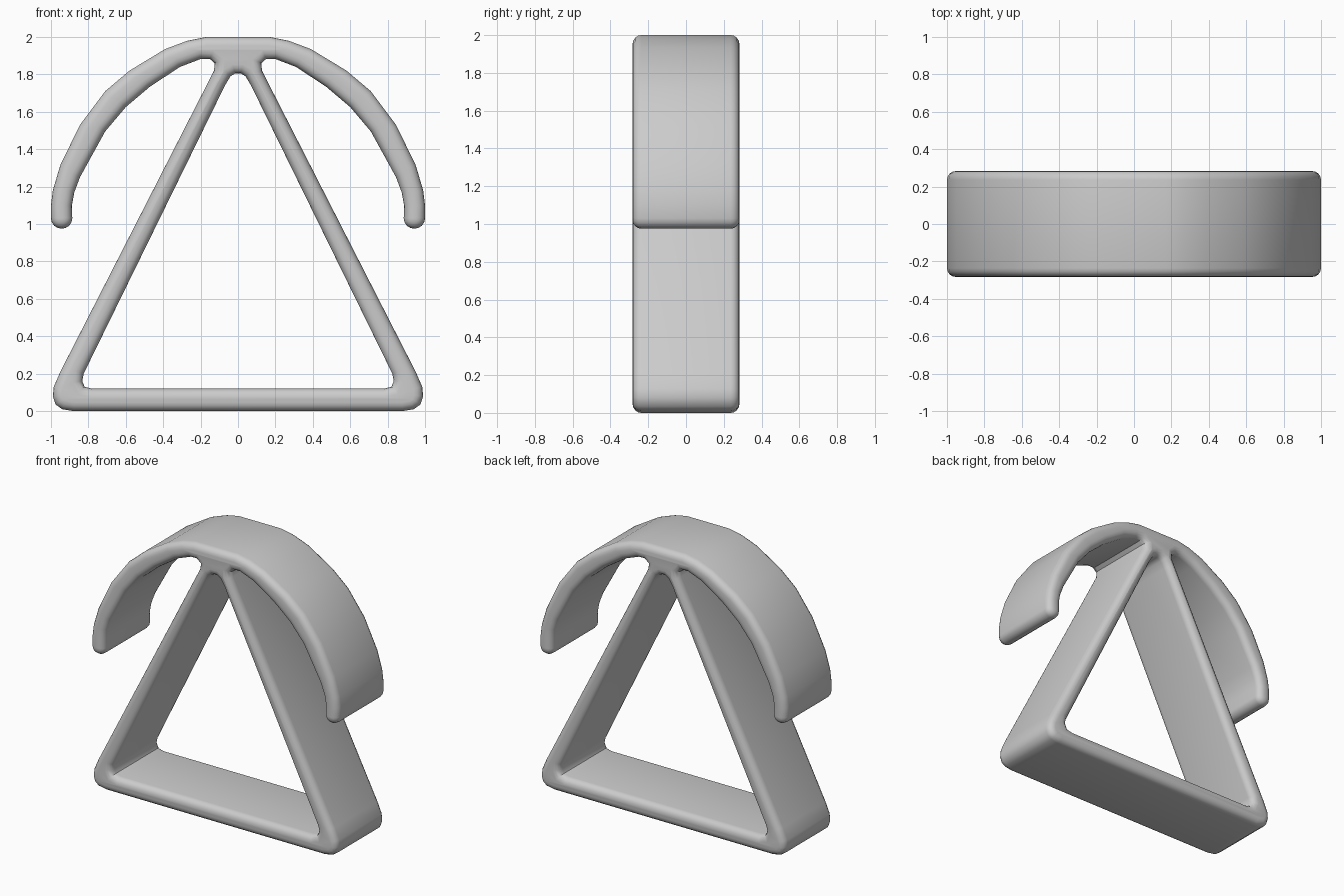
import bpy
import math

HALF_DEPTH = 0.283
ROUND = 0.047

cube = bpy.data.objects.get("Cube")
if cube:
    bpy.data.objects.remove(cube)

grey = bpy.data.materials.new("plain grey")
grey.use_nodes = True
colour = (0.6, 0.6, 0.6, 1)
grey.diffuse_color = colour
grey.node_tree.nodes["Principled BSDF"].inputs["Base Color"].default_value = colour

# Right half of the outer contour: arch top, arm tip, arch underside, leg, foot
arch_top = [(0.17, 2), (0.27, 1.98), (0.39, 1.935), (0.58, 1.82), (0.71, 1.71),
            (0.845, 1.53), (0.95, 1.315), (0.99, 1.18), (1, 1.1)]
arm_tip = [(0.943 + 0.057 * math.cos(a), 1.03 - 0.055 * math.sin(a))
           for a in (math.pi * i / 8 for i in range(9))]
arch_under = [(0.888, 1.1), (0.875, 1.17), (0.845, 1.25), (0.71, 1.495), (0.6, 1.625),
              (0.47, 1.735), (0.31, 1.84), (0.2, 1.882), (0.15, 1.882), (0.125, 1.86),
              (0.128, 1.82)]
foot = [(0.95, 0.21), (0.985, 0.13), (0.99, 0.08), (0.975, 0.035), (0.94, 0.01), (0.88, 0)]

# Right half of the triangular opening
opening = [(0.015, 1.805), (0.04, 1.79), (0.07, 1.74), (0.825, 0.2), (0.833, 0.16),
           (0.82, 0.13), (0.78, 0.12)]


def add_mirrored_loop(curve, half):
    """Closed outline from one half and its mirror image."""
    loop = half + [(-x, z) for x, z in reversed(half)]
    spline = curve.splines.new('POLY')
    spline.points.add(len(loop) - 1)
    for point, (x, z) in zip(spline.points, loop):
        point.co = (x, z, 0, 1)
    spline.use_cyclic_u = True


# Arch and triangle in one rounded, extruded outline
curve = bpy.data.curves.new("arched_triangle_frame", 'CURVE')
curve.dimensions = '2D'
curve.fill_mode = 'BOTH'
curve.extrude = HALF_DEPTH - ROUND
curve.bevel_depth = ROUND
curve.bevel_resolution = 3
curve.offset = -ROUND
add_mirrored_loop(curve, arch_top + arm_tip + arch_under + foot)
add_mirrored_loop(curve, opening)
curve.materials.append(grey)

frame = bpy.data.objects.new("arched_triangle_frame", curve)
bpy.context.collection.objects.link(frame)
frame.rotation_euler.x = math.pi / 2
bpy.ops.object.select_all(action='DESELECT')
frame.select_set(True)
bpy.context.view_layer.objects.active = frame
bpy.ops.object.convert(target='MESH')
bpy.ops.object.transform_apply(rotation=True)

# Weld the seams between caps and sides, then smooth
bpy.ops.object.mode_set(mode='EDIT')
bpy.ops.mesh.select_all(action='SELECT')
bpy.ops.mesh.remove_doubles(threshold=0.0005)
bpy.ops.mesh.normals_make_consistent(inside=False)
bpy.ops.object.mode_set(mode='OBJECT')
bpy.ops.object.shade_smooth_by_angle(angle=math.radians(40))
